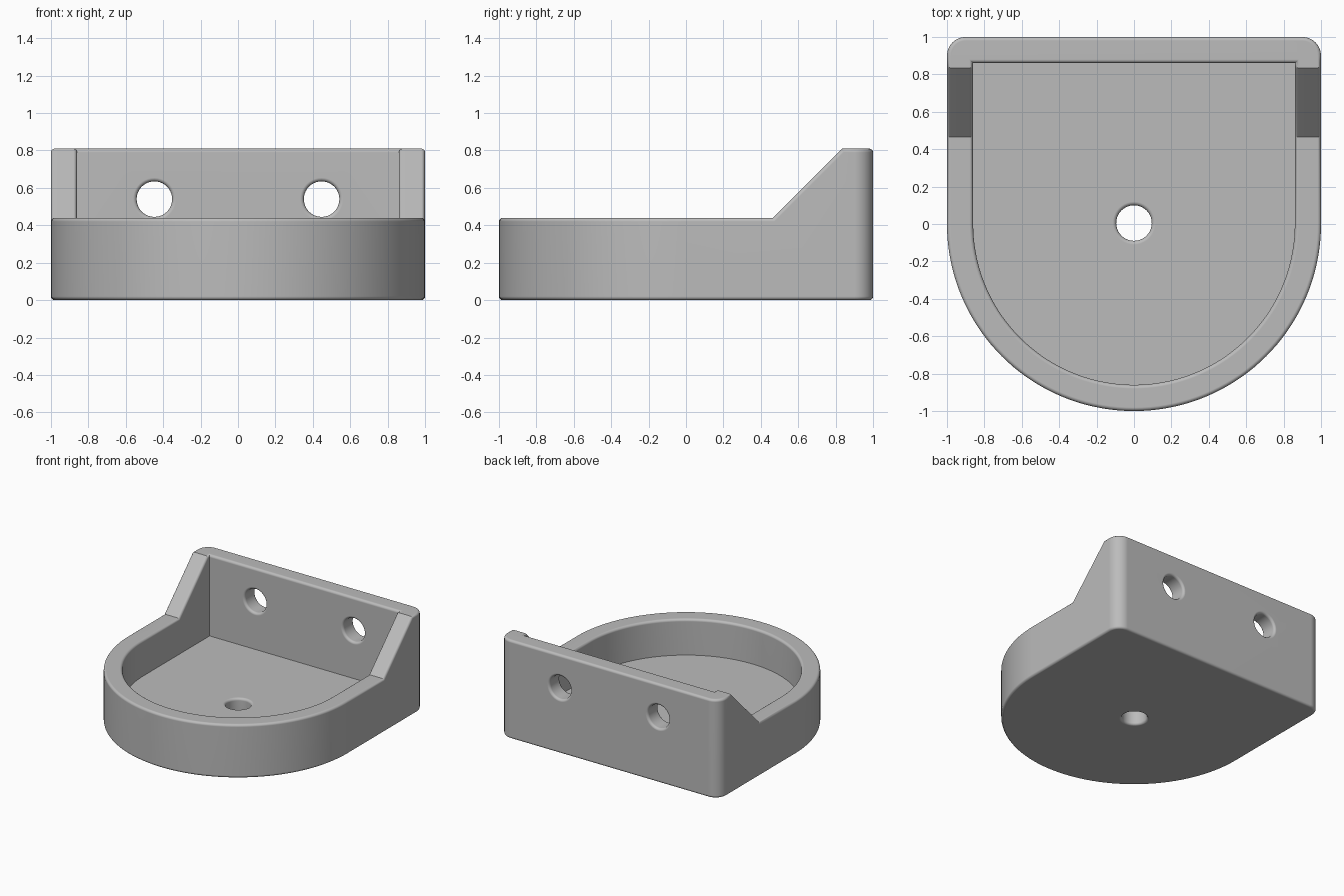
import bpy, bmesh, math
from mathutils import Matrix, Vector

if "Cube" in bpy.data.objects:
    bpy.data.objects.remove(bpy.data.objects["Cube"])

WALL, FLOOR, RIM, TOP = 0.14, 0.145, 0.44, 0.81
HOLE_R, ROUND = 0.095, 0.02


def new_object(name, bm):
    bmesh.ops.recalc_face_normals(bm, faces=bm.faces[:])
    mesh = bpy.data.meshes.new(name)
    bm.to_mesh(mesh)
    bm.free()
    obj = bpy.data.objects.new(name, mesh)
    bpy.context.collection.objects.link(obj)
    return obj


def prism(name, points, vec):
    """Extrude a closed 3D outline along vec."""
    bm = bmesh.new()
    face = bm.faces.new([bm.verts.new(p) for p in points])
    ext = bmesh.ops.extrude_face_region(bm, geom=[face])
    verts = [g for g in ext["geom"] if isinstance(g, bmesh.types.BMVert)]
    bmesh.ops.translate(bm, verts=verts, vec=vec)
    return new_object(name, bm)


def arc(cx, cy, r, a0, a1, n, z):
    return [(cx + r * math.cos(math.radians(a0 + (a1 - a0) * i / n)),
             cy + r * math.sin(math.radians(a0 + (a1 - a0) * i / n)), z)
            for i in range(n + 1)]


def cut(target, cutter):
    cutter.hide_render = True
    mod = target.modifiers.new("cut", 'BOOLEAN')
    mod.operation, mod.solver, mod.object = 'DIFFERENCE', 'EXACT', cutter
    bpy.context.view_layer.objects.active = target
    bpy.ops.object.modifier_apply(modifier=mod.name)
    bpy.data.objects.remove(cutter, do_unlink=True)


def hole_cutter(name, thickness, matrix):
    """Spindle along +z from 0 to thickness, flaring to round both hole rims."""
    half = [(HOLE_R + ROUND, -0.05)]
    for i in range(5):
        a = math.pi / 2 * i / 4
        half.append((HOLE_R + ROUND * (1 - math.sin(a)), ROUND * (1 - math.cos(a))))
    profile = half + [(r, thickness - d) for r, d in reversed(half)]
    bm = bmesh.new()
    n = 40
    rings = [[bm.verts.new(matrix @ Vector((r * math.cos(math.tau * k / n),
                                            r * math.sin(math.tau * k / n), d)))
              for k in range(n)] for r, d in profile]
    for a, b in zip(rings, rings[1:]):
        for k in range(n):
            bm.faces.new((a[k], a[(k + 1) % n], b[(k + 1) % n], b[k]))
    bm.faces.new(rings[0])
    bm.faces.new(rings[-1])
    return new_object(name, bm)


# D-shaped block with rounded back corners
body = prism("wall_mount_tray",
             arc(0, 0, 1, 180, 360, 72, 0) + arc(0.9, 0.9, 0.1, 0, 90, 8, 0)
             + arc(-0.9, 0.9, 0.1, 90, 180, 8, 0), (0, 0, TOP))

# Lower the front rim, with a 45 degree rise to the back plate
slope = 0.465
cut(body, prism("rim_cutter",
                [(-2, -2, RIM), (-2, slope, RIM), (-2, slope + TOP - RIM, TOP),
                 (-2, slope + TOP - RIM, 1.5), (-2, -2, 1.5)], (4, 0, 0)))

# Hollow inside
inner = 1 - WALL
cut(body, prism("cavity_cutter",
                arc(0, 0, inner, 180, 360, 72, FLOOR)
                + [(inner, inner, FLOOR), (-inner, inner, FLOOR)], (0, 0, 2)))

# Round the sharp outer edges only
bm = bmesh.new()
bm.from_mesh(body.data)
bmesh.ops.remove_doubles(bm, verts=bm.verts[:], dist=1e-4)
bmesh.ops.dissolve_limit(bm, angle_limit=math.radians(0.5),
                         verts=bm.verts[:], edges=bm.edges[:])
edges = [e for e in bm.edges if e.is_manifold
         and e.calc_face_angle_signed() > math.radians(50)]
bmesh.ops.bevel(bm, geom=edges, offset=ROUND, offset_type='OFFSET', segments=4,
                profile=0.5, affect='EDGES', clamp_overlap=False)
bm.to_mesh(body.data)
bm.free()

# Drain hole and two screw holes
cut(body, hole_cutter("drain_cutter", FLOOR, Matrix.Translation((0, 0.005, 0))))
for x in (-0.447, 0.447):
    cut(body, hole_cutter("screw_cutter", WALL,
                          Matrix.Translation((x, 1, 0.54)) @ Matrix.Rotation(math.pi / 2, 4, 'X')))

# Colour and shading
grey = bpy.data.materials.new("plain grey")
grey.diffuse_color = (0.5, 0.5, 0.5, 1)
grey.use_nodes = True
grey.node_tree.nodes["Principled BSDF"].inputs["Base Color"].default_value = grey.diffuse_color
body.data.materials.clear()
body.data.materials.append(grey)
bpy.ops.object.select_all(action='DESELECT')
body.select_set(True)
bpy.context.view_layer.objects.active = body
bpy.ops.object.shade_smooth_by_angle(angle=math.radians(30))
weighted = body.modifiers.new("even shading", 'WEIGHTED_NORMAL')
weighted.keep_sharp = True
